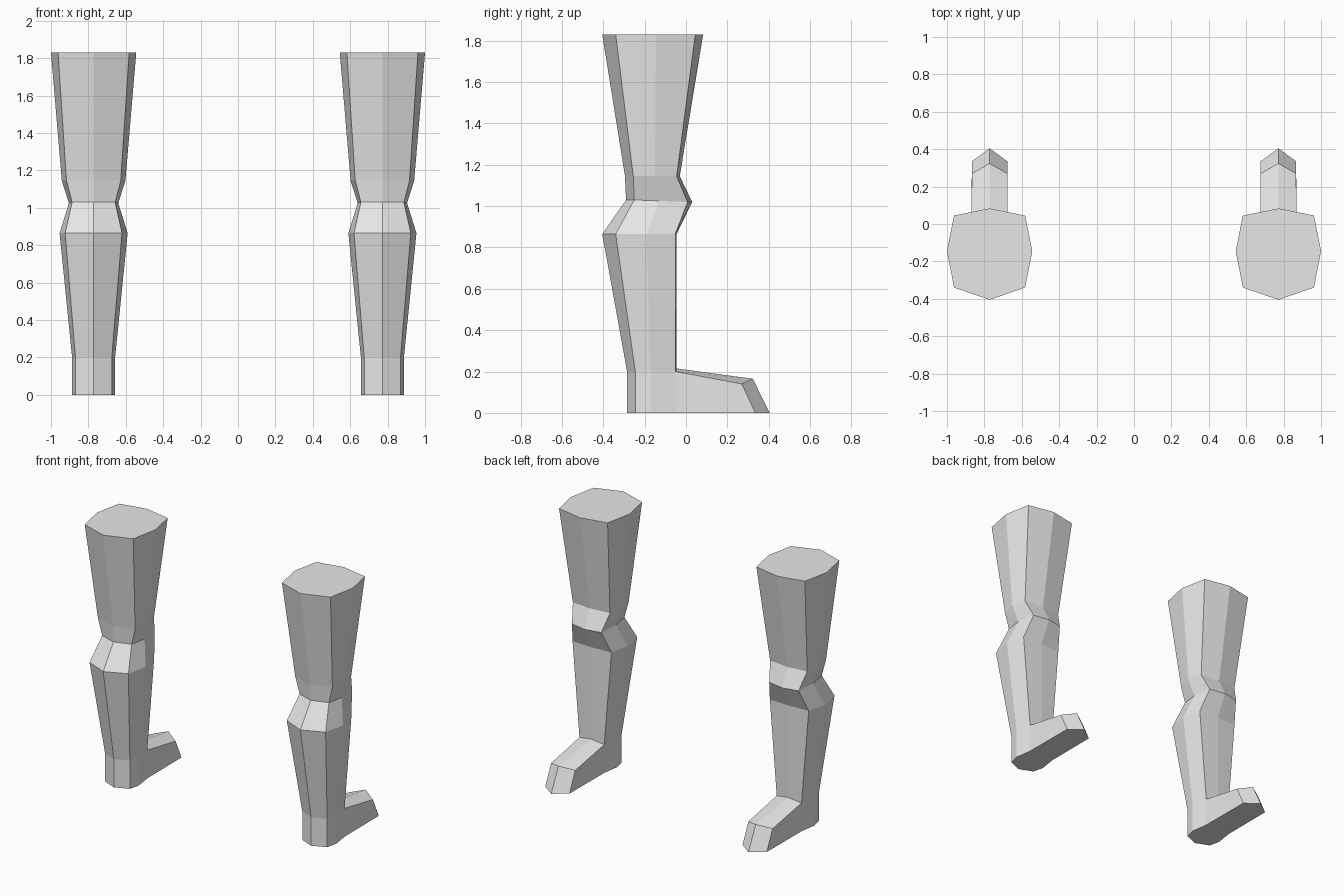
import bpy
import bmesh

cube = bpy.data.objects.get("Cube")
if cube:
    bpy.data.objects.remove(cube)

grey = bpy.data.materials.new("plain_grey")
grey.use_nodes = True
colour = (0.8, 0.8, 0.8, 1.0)
grey.diffuse_color = colour
grey.node_tree.nodes["Principled BSDF"].inputs["Base Color"].default_value = colour

LEG_X = 0.772

# Eight-sided cross-sections from the ground up:
# half width, corner half width, then y and z of front, front corner, side, back corner, back
SECTIONS = [
    (0.115, 0.097, (-0.285, -0.245, -0.17, -0.05, -0.045), (0, 0, 0, 0, 0)),                    # sole
    (0.115, 0.097, (-0.285, -0.245, -0.17, -0.05, -0.045), (0.2, 0.2, 0.2, 0.2, 0.215)),        # ankle
    (0.182, 0.152, (-0.405, -0.34, -0.19, -0.052, -0.045), (0.865,) * 5),                       # upper calf
    (0.132, 0.115, (-0.29, -0.25, -0.13, 0.008, 0.03), (1.03, 1.03, 1.025, 1.02, 1.02)),        # knee
    (0.17, 0.145, (-0.295, -0.255, -0.15, -0.045, -0.03), (1.145,) * 5),                        # lower thigh
    (0.228, 0.19, (-0.405, -0.34, -0.145, 0.045, 0.083), (1.83,) * 5),                          # thigh top
]


def make_ring(bm, cx, section):
    half, corner, ys, zs = section
    xs = (0, corner, half, corner, 0)
    order = [(i, 1) for i in range(5)] + [(i, -1) for i in (3, 2, 1)]
    return [bm.verts.new((cx + s * xs[i], ys[i], zs[i])) for i, s in order]


def make_leg(name, cx):
    bm = bmesh.new()
    rings = [make_ring(bm, cx, s) for s in SECTIONS]

    # Leg walls, left open at the back of the ankle where the foot joins
    for level, (low, high) in enumerate(zip(rings, rings[1:])):
        for i in range(8):
            if level == 0 and i in (3, 4):
                continue
            j = (i + 1) % 8
            bm.faces.new((low[i], low[j], high[j], high[i]))
    bm.faces.new(rings[-1])

    # Foot with a ridged top and a pointed toe
    sole, ankle = rings[0], rings[1]
    w = 0.095
    toe_top = [bm.verts.new((cx + x, y, z)) for x, y, z in
               ((w, 0.27, 0.14), (0, 0.323, 0.165), (-w, 0.27, 0.14))]
    toe_low = [bm.verts.new((cx + x, y, 0)) for x, y in
               ((w, 0.335), (0, 0.405), (-w, 0.335))]
    for k in range(2):
        bm.faces.new((ankle[3 + k], ankle[4 + k], toe_top[k + 1], toe_top[k]))
        bm.faces.new((toe_top[k], toe_top[k + 1], toe_low[k + 1], toe_low[k]))
    bm.faces.new((sole[3], toe_low[0], toe_top[0], ankle[3]))
    bm.faces.new((sole[5], ankle[5], toe_top[2], toe_low[2]))
    bm.faces.new(sole[:4] + toe_low + sole[5:])
    bm.verts.remove(sole[4])

    bmesh.ops.recalc_face_normals(bm, faces=bm.faces)
    mesh = bpy.data.meshes.new(name)
    bm.to_mesh(mesh)
    bm.free()
    mesh.materials.append(grey)
    leg = bpy.data.objects.new(name, mesh)
    bpy.context.collection.objects.link(leg)


make_leg("left_leg", LEG_X)
make_leg("right_leg", -LEG_X)
